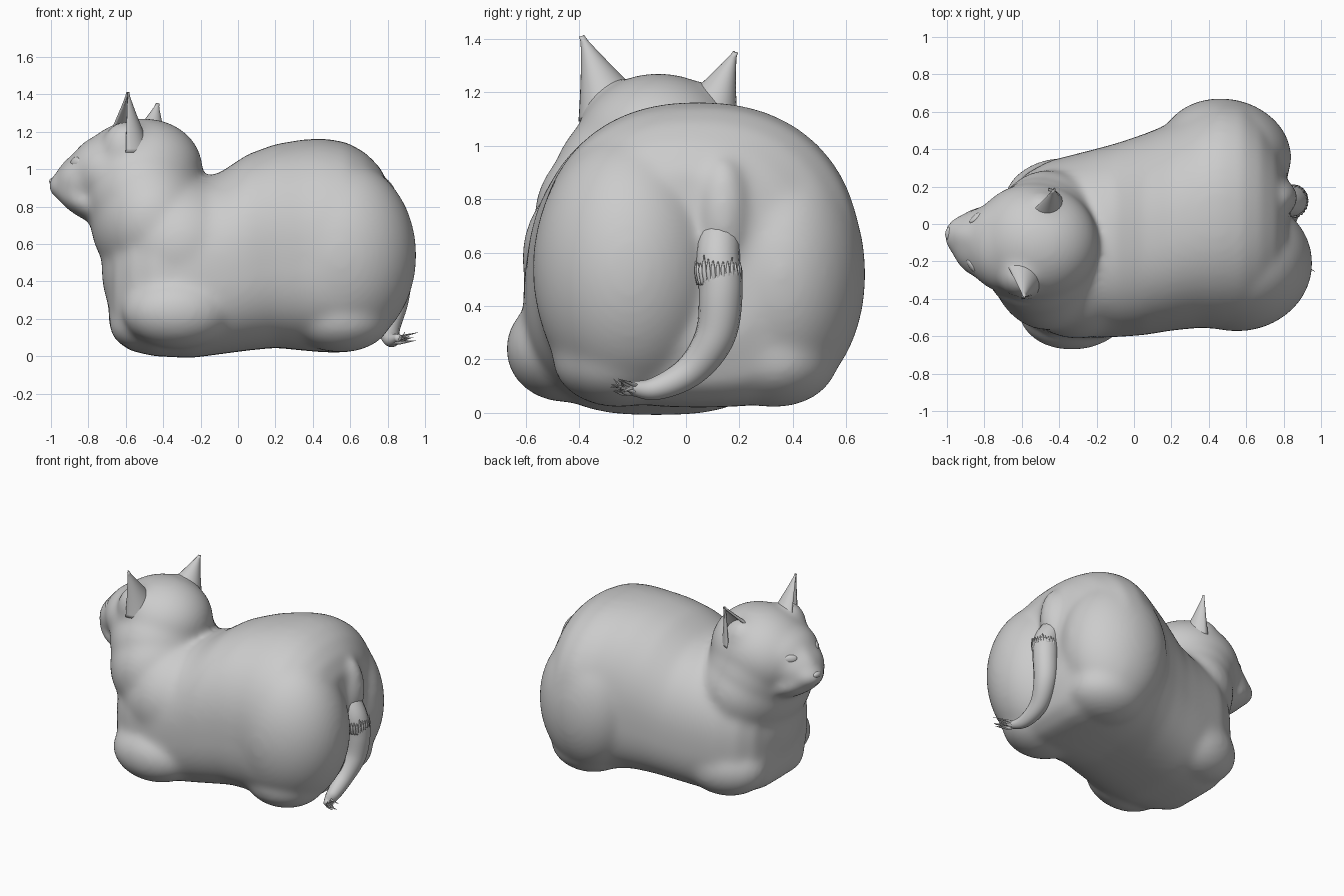
import bpy, bmesh, math, random
from mathutils import Vector, Matrix

if "Cube" in bpy.data.objects:
    bpy.data.objects.remove(bpy.data.objects["Cube"])

random.seed(4)


def finish(name, bm):
    bmesh.ops.recalc_face_normals(bm, faces=bm.faces)
    for f in bm.faces:
        f.smooth = True
    me = bpy.data.meshes.new(name)
    bm.to_mesh(me)
    bm.free()
    ob = bpy.data.objects.new(name, me)
    bpy.context.collection.objects.link(ob)
    return ob


def blob(bm, c, r, yaw=0, pitch=0):
    m = (Matrix.Translation(c) @ Matrix.Rotation(math.radians(yaw), 4, 'Z')
         @ Matrix.Rotation(math.radians(pitch), 4, 'Y') @ Matrix.Diagonal((*r, 1)))
    bmesh.ops.create_uvsphere(bm, u_segments=40, v_segments=24, radius=1, matrix=m)


def loft(bm, rings):
    rows = [[bm.verts.new(p) for p in ring] for ring in rings]
    n = len(rows[0])
    for a, b in zip(rows, rows[1:]):
        for i in range(n):
            bm.faces.new((a[i], a[(i + 1) % n], b[(i + 1) % n], b[i]))
    bm.faces.new(rows[0])
    bm.faces.new(rows[-1])


def section(x, y0, y1, z0, z1, n=48):
    # rounded top, flatter underside
    ring = []
    for i in range(n):
        a = 2 * math.pi * i / n
        c, s = math.cos(a), math.sin(a)
        e = 2 / 2.25 if s > 0 else 2 / 2.8
        zm = z0 + (z1 - z0) * 0.47
        h = z1 - zm if s > 0 else zm - z0
        ring.append((x, (y0 + y1) / 2 + (y1 - y0) / 2 * math.copysign(abs(c) ** e, c),
                     zm + h * math.copysign(abs(s) ** e, s)))
    return ring


def spline(pts, steps):
    # smooth curve through points of any dimension
    pts = [Vector(p) for p in pts]
    pts = [2 * pts[0] - pts[1]] + pts + [2 * pts[-1] - pts[-2]]
    line = []
    for k in range(1, len(pts) - 2):
        a, b, c, d = pts[k - 1:k + 3]
        for j in range(steps):
            t = j / steps
            line.append(0.5 * (2 * b + (c - a) * t + (2 * a - 5 * b + 4 * c - d) * t * t
                               + (3 * b - a - 3 * c + d) * t ** 3))
    return line + [pts[-2]]


def tube(bm, path, steps=8, n=16):
    # smooth tapered tube through (x, y, z, radius) points
    line = spline(path, steps)
    rings = []
    for i, p in enumerate(line):
        d = (line[min(i + 1, len(line) - 1)] - line[max(i - 1, 0)]).to_3d().normalized()
        u = d.cross(Vector((1, 0, 0.01))).normalized()
        v = d.cross(u)
        rings.append([p.to_3d() + max(p.w, 0.001) * (u * math.cos(q) + v * math.sin(q))
                      for q in (2 * math.pi * k / n for k in range(n))])
    loft(bm, rings)


# body: torso loft fused with neck, head, haunches and tucked legs
bm = bmesh.new()
loft(bm, [section(*r) for r in (
    (-0.69, -0.28, 0.05, 0.17, 0.62), (-0.66, -0.42, 0.17, 0.09, 0.76),
    (-0.58, -0.52, 0.27, 0.03, 0.84), (-0.45, -0.59, 0.34, 0.0, 0.90),
    (-0.25, -0.61, 0.39, -0.01, 0.94), (-0.1, -0.605, 0.43, 0.01, 0.98),
    (0.05, -0.595, 0.48, 0.03, 1.08), (0.2, -0.57, 0.54, 0.045, 1.135),
    (0.35, -0.555, 0.62, 0.03, 1.16), (0.46, -0.56, 0.66, 0.02, 1.165),
    (0.58, -0.56, 0.65, 0.02, 1.145), (0.68, -0.52, 0.58, 0.04, 1.09),
    (0.76, -0.46, 0.46, 0.1, 1.01), (0.815, -0.34, 0.28, 0.25, 0.9))])
blob(bm, (0.55, -0.21, 0.54), (0.405, 0.365, 0.51))       # haunches
blob(bm, (0.49, 0.38, 0.52), (0.355, 0.29, 0.46), -12)
blob(bm, (0.55, -0.25, 0.2), (0.27, 0.25, 0.18))          # tucked hind feet
blob(bm, (0.51, 0.33, 0.2), (0.27, 0.24, 0.18))
blob(bm, (0.775, 0.14, 0.74), (0.1, 0.1, 0.22))           # tail root
blob(bm, (-0.32, -0.455, 0.24), (0.3, 0.22, 0.2), 4)      # tucked forearms
blob(bm, (-0.42, 0.15, 0.22), (0.28, 0.2, 0.2), 12)
blob(bm, (-0.55, -0.28, 0.18), (0.14, 0.17, 0.14))        # front paws
blob(bm, (-0.55, 0.0, 0.18), (0.14, 0.17, 0.14))
blob(bm, (-0.3, -0.2, 0.58), (0.38, 0.415, 0.38))         # shoulders
blob(bm, (-0.45, -0.13, 0.47), (0.28, 0.4, 0.4))          # chest
blob(bm, (-0.46, -0.14, 0.73), (0.33, 0.43, 0.36))        # neck
blob(bm, (-0.5, -0.125, 0.86), (0.325, 0.375, 0.32))
blob(bm, (-0.53, -0.1, 0.98), (0.345, 0.32, 0.29), -8, -12)  # skull
blob(bm, (-0.67, -0.11, 0.99), (0.235, 0.26, 0.205), -8)  # face
blob(bm, (-0.79, -0.1, 0.95), (0.19, 0.195, 0.15), -8, -20)  # cheeks
blob(bm, (-0.84, -0.075, 0.98), (0.17, 0.095, 0.11), -8, -38)  # nose bridge
blob(bm, (-0.89, -0.065, 0.91), (0.13, 0.12, 0.085), -8)  # muzzle
blob(bm, (-0.8, -0.09, 0.82), (0.2, 0.19, 0.09), -8, 28)  # jaw
blob(bm, (-0.6, -0.275, 1.11), (0.13, 0.12, 0.15))        # ear roots
blob(bm, (-0.5, 0.075, 1.09), (0.12, 0.11, 0.15))
body = finish("body", bm)
rm = body.modifiers.new("fuse", 'REMESH')
rm.mode = 'VOXEL'
rm.voxel_size = 0.015
rm.use_smooth_shade = True
sm = body.modifiers.new("soften", 'SMOOTH')
sm.factor = 0.5
sm.iterations = 45


# ears: curved open-fronted shells running to a point
def ear(name, tip, base, side, yaw, width, depth):
    bm = bmesh.new()
    tip, base = Vector(tip), Vector(base)
    rot = Matrix.Rotation(math.radians(yaw), 3, 'Z')
    rows, rn, an = [], 16, 20
    for i in range(rn + 1):
        t = i / rn
        s = max((1 - t) ** 1.1, 0.02)
        row = []
        for k in range(an + 1):
            a = math.radians(-115 + 230 * k / an)
            off = rot @ Vector((depth * math.cos(a), side * width * math.sin(a), 0))
            row.append(bm.verts.new(base.lerp(tip, t) + off * s))
        rows.append(row)
    for a, b in zip(rows, rows[1:]):
        for k in range(an):
            bm.faces.new((a[k], a[k + 1], b[k + 1], b[k]))
    ob = finish(name, bm)
    so = ob.modifiers.new("thickness", 'SOLIDIFY')
    so.thickness = 0.014
    so.offset = 0


ear("near_ear", (-0.59, -0.39, 1.41), (-0.61, -0.235, 1.09), -1, 25, 0.165, 0.14)
ear("far_ear", (-0.43, 0.185, 1.35), (-0.51, 0.04, 1.07), 1, -40, 0.16, 0.13)

# eyes, set on the face surface
bpy.context.view_layer.update()
skin = body.evaluated_get(bpy.context.evaluated_depsgraph_get())
for name, y, yaw in (("near_eye", -0.225, 35), ("far_eye", 0.035, -48)):
    hit, p, nrm, _ = skin.ray_cast(Vector((-1.5, y, 1.04)), Vector((1, 0, 0)))
    bm = bmesh.new()
    blob(bm, p + Vector((0.01, 0, 0)), (0.015, 0.043, 0.026), yaw, 15)
    finish(name, bm)

# nose tip
bm = bmesh.new()
hit, p, nrm, _ = skin.ray_cast(Vector((-1.5, -0.05, 0.935)), Vector((1, 0, 0)))
blob(bm, p + Vector((0.012, 0, 0)), (0.02, 0.035, 0.02), -8)
finish("nose", bm)

# tail hanging between the haunches and curling sideways
bm = bmesh.new()
tube(bm, ((0.70, 0.13, 0.78, 0.07), (0.77, 0.125, 0.68, 0.08), (0.835, 0.12, 0.57, 0.082),
          (0.85, 0.13, 0.45, 0.082), (0.835, 0.11, 0.29, 0.075), (0.81, 0.02, 0.16, 0.06),
          (0.82, -0.12, 0.09, 0.042), (0.86, -0.24, 0.1, 0.018)))
finish("tail", bm)

# loose fur at the tail tip and around its top
bm = bmesh.new()
for i in range(14):
    r = random.uniform
    end = (r(0.88, 0.97), r(-0.29, -0.24), r(0.07, 0.13))
    tube(bm, ((0.8, -0.1 + r(-.03, .03), 0.09 + r(-.02, .02), 0.012),
              (0.85, -0.2 + r(-.02, .02), 0.09 + r(-.02, .02), 0.009), (*end, 0.001)), 4, 6)
finish("tail_tip_fur", bm)
bm = bmesh.new()
for i in range(15):
    a = math.pi * (i / 14 - 0.5)
    c, s = math.cos(a), math.sin(a)
    top = 0.56 + 0.02 * c + random.uniform(-0.015, 0.015)
    tube(bm, ((0.845 + 0.07 * c, 0.125 + 0.075 * s, 0.48, 0.01),
              (0.845 + 0.08 * c, 0.12 + 0.082 * s, 0.53, 0.009),
              (0.845 + 0.08 * c, 0.12 + 0.085 * s, top, 0.002)), 4, 6)
finish("tail_top_fur", bm)
